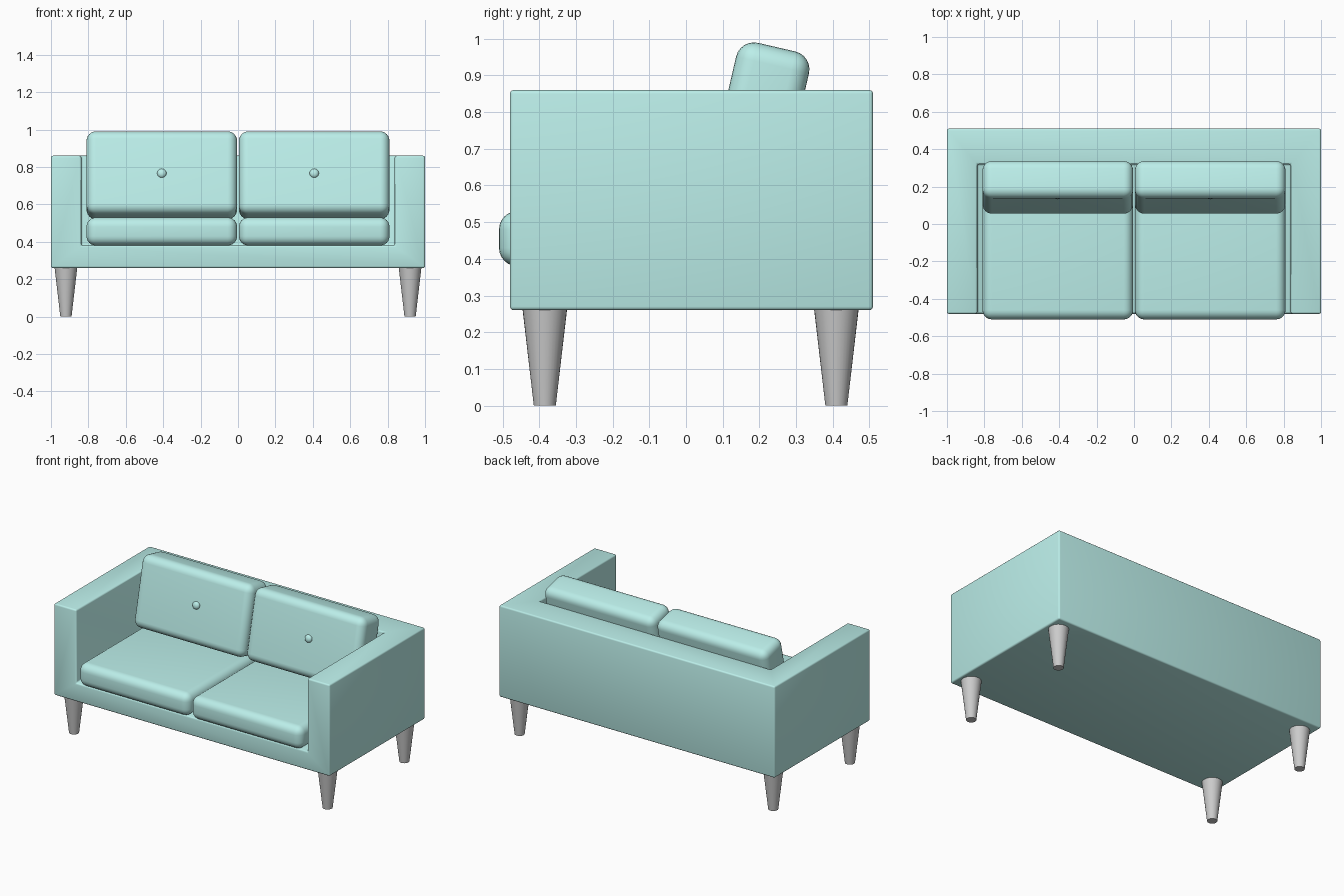
import bpy, bmesh
from math import radians
from mathutils import Matrix, Vector

if "Cube" in bpy.data.objects:
    bpy.data.objects.remove(bpy.data.objects["Cube"])

teal = bpy.data.materials.new("teal_fabric")
teal.diffuse_color = (0.5, 0.86, 0.82, 1)
teal.use_nodes = True
teal.node_tree.nodes["Principled BSDF"].inputs["Base Color"].default_value = teal.diffuse_color


def add_object(name, bm, mat=None):
    mesh = bpy.data.meshes.new(name)
    bm.to_mesh(mesh)
    bm.free()
    ob = bpy.data.objects.new(name, mesh)
    bpy.context.collection.objects.link(ob)
    if mat:
        mesh.materials.append(mat)
    return ob


def smooth(ob, angle=40):
    bpy.ops.object.select_all(action='DESELECT')
    ob.select_set(True)
    bpy.context.view_layer.objects.active = ob
    bpy.ops.object.shade_smooth_by_angle(angle=radians(angle))


def box(lo, hi):
    bm = bmesh.new()
    bmesh.ops.create_cube(bm, size=1)
    lo, hi = Vector(lo), Vector(hi)
    for v in bm.verts:
        v.co = (lo + hi) / 2 + v.co * (hi - lo)
    return bm


def round_box(lo, hi, radius, segments=6):
    bm = box(lo, hi)
    bmesh.ops.bevel(bm, geom=bm.edges[:], offset=radius, segments=segments,
                    profile=0.5, affect='EDGES')
    return bm


# Frame: base, arms and back as one block with the seat well cut out
frame = add_object("frame", box((-1, -0.48, 0.26), (1, 0.51, 0.86)), teal)
well = add_object("seat_well_cutter", box((-0.838, -0.7, 0.38), (0.838, 0.32, 1.1)))
cut = frame.modifiers.new("well", 'BOOLEAN')
cut.operation = 'DIFFERENCE'
cut.solver = 'EXACT'
cut.object = well
bevel = frame.modifiers.new("soft_edges", 'BEVEL')
bevel.width = 0.01
bevel.segments = 3
bevel.limit_method = 'ANGLE'
bpy.context.view_layer.objects.active = frame
bpy.ops.object.modifier_apply(modifier="well")
bpy.ops.object.modifier_apply(modifier="soft_edges")
bpy.data.objects.remove(well)
smooth(frame)

for side, label in ((-1, "left"), (1, "right")):
    cx = side * 0.4075

    # Seat cushion
    seat = add_object(label + "_seat_cushion",
                      round_box((cx - 0.4025, -0.51, 0.38), (cx + 0.4025, 0.32, 0.53), 0.05), teal)
    smooth(seat)

    # Leaning back cushion with its front face pulled in to the button
    tilt = Matrix.Translation((cx, 0.196, 0.7555)) @ Matrix.Rotation(radians(-13), 4, 'X')
    bm = round_box((-0.4025, -0.102, -0.2275), (0.4025, 0.102, 0.2275), 0.05)
    front = min(bm.faces, key=lambda f: f.calc_center_median().y)
    dent = bmesh.ops.poke(bm, faces=[front])["verts"][0]
    dent.co.y += 0.06
    bm.transform(tilt)
    smooth(add_object(label + "_back_cushion", bm, teal), 60)

    # Button
    bm = bmesh.new()
    bmesh.ops.create_uvsphere(bm, u_segments=16, v_segments=10, radius=0.025)
    bm.transform(tilt @ Matrix.Translation((0, -0.047, 0)) @ Matrix.Diagonal((1, 0.7, 1, 1)))
    smooth(add_object(label + "_button", bm, teal), 60)

    # Tapered legs
    for y, end in ((-0.385, "front"), (0.41, "back")):
        bm = bmesh.new()
        bmesh.ops.create_cone(bm, cap_ends=True, segments=32, radius1=0.03,
                              radius2=0.061, depth=0.265)
        bm.transform(Matrix.Translation((side * 0.92, y, 0.1325)))
        smooth(add_object(label + "_" + end + "_leg", bm))
